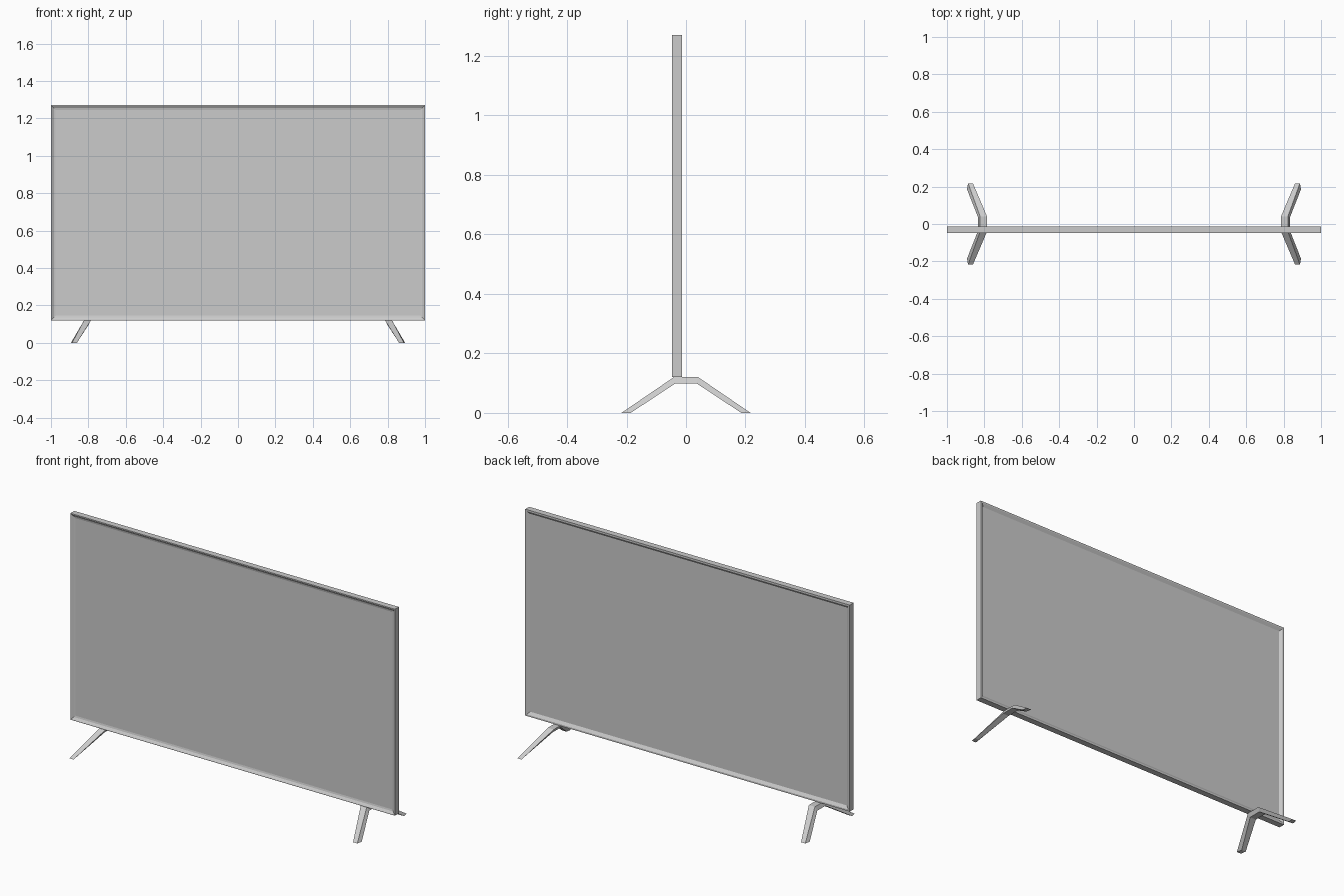
import bpy, bmesh

if "Cube" in bpy.data.objects:
    bpy.data.objects.remove(bpy.data.objects["Cube"])


def add_object(name, bm):
    bmesh.ops.recalc_face_normals(bm, faces=bm.faces)
    mesh = bpy.data.meshes.new(name)
    bm.to_mesh(mesh)
    bm.free()
    obj = bpy.data.objects.new(name, mesh)
    bpy.context.collection.objects.link(obj)
    return obj


# Screen housing: thin slab with a chamfered recess on front and back
bm = bmesh.new()
bmesh.ops.create_cube(bm, size=1)
for v in bm.verts:
    v.co.x *= 2.0
    v.co.y = v.co.y * 0.034 - 0.03
    v.co.z = v.co.z * 1.15 + 0.695
bm.normal_update()
# (inset width, depth) steps from the outer edge to the panel
steps = {-1: [(0.004, 0), (0.012, -0.008), (0.009, -0.002)],
         1: [(0.009, 0), (0.015, -0.010)]}
for side, rings in steps.items():
    face = next(f for f in bm.faces if f.normal.y * side > 0.9)
    for width, depth in rings:
        bmesh.ops.inset_region(bm, faces=[face], thickness=width,
                               depth=0, use_even_offset=True)
        for v in face.verts:
            v.co.y += side * depth
add_object("screen", bm)


# Stand: splayed legs, four-point sections joined along the bridge
# each section: (inner x, outer x, y, z) for upper and lower edges
half = [((0.861, 0.887, 0.217, 0.0), (0.867, 0.893, 0.186, 0.0)),
        ((0.786, 0.823, 0.041, 0.12), (0.797, 0.834, 0.036, 0.099))]
sections = half + [tuple((a, b, -y, z) for a, b, y, z in s)
                   for s in reversed(half)]


def make_leg(name, side):
    bm = bmesh.new()
    rings = []
    for (a, b, y1, z1), (c, d, y2, z2) in sections:
        rings.append([bm.verts.new((side * x, y, z)) for x, y, z in
                      ((a, y1, z1), (b, y1, z1), (d, y2, z2), (c, y2, z2))])
    for r, s in zip(rings, rings[1:]):
        for i in range(4):
            j = (i + 1) % 4
            bm.faces.new((r[i], r[j], s[j], s[i]))
    bm.faces.new(rings[0])
    bm.faces.new(rings[-1])
    add_object(name, bm)


make_leg("left_leg", -1)
make_leg("right_leg", 1)
